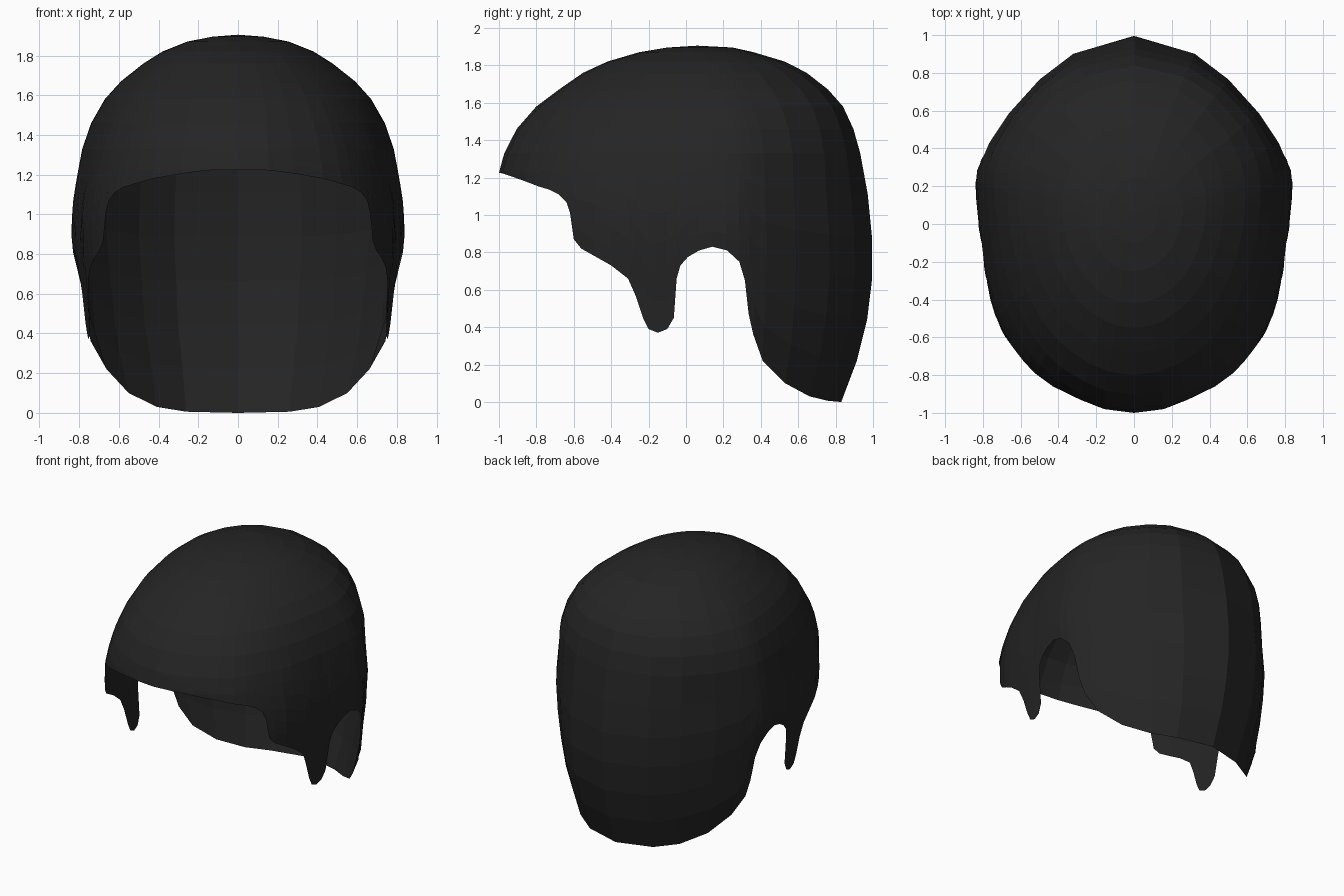
import bpy, bmesh, math

if "Cube" in bpy.data.objects:
    bpy.data.objects.remove(bpy.data.objects["Cube"])

# Profiles by height z: (z, value)
WIDTH = [(0, .68), (.1, .70), (.22, .725), (.37, .785), (.57, .80), (.74, .825), (.92, .842), (1.08, .83),
         (1.2, .81), (1.33, .785), (1.46, .74), (1.6, .66), (1.69, .57), (1.78, .45),
         (1.85, .33), (1.88, .22), (1.895, .13), (1.905, 0)]
BACK = [(0, .83), (.15, .89), (.3, .94), (.45, .97), (.7, 1), (1, .99), (1.3, .94), (1.46, .895),
        (1.6, .83), (1.72, .71), (1.8, .58), (1.85, .45), (1.895, .25), (1.905, .06)]
FRONT = [(0, -1), (1.225, -1), (1.3, -.98), (1.4, -.95), (1.48, -.89), (1.58, -.80), (1.67, -.68),
         (1.76, -.55), (1.82, -.42), (1.87, -.25), (1.895, -.1), (1.905, .06)]
CENTRE = [(0, .25), (1.4, .25), (1.8, .12), (1.905, .06)]
ROUND = [(0, 0), (1.1, 0), (1.7, 1), (2, 1)]          # crown sections become rounder

# Normalised plan outline (x, y) from front to back
PLAN = [(0, -1), (.2, -.984), (.357, -.944), (.536, -.89), (.655, -.83), (.714, -.784), (.81, -.68),
        (.87, -.6), (.93, -.44), (.964, -.28), (.99, -.12), (1, 0), (.93, .2), (.774, .467),
        (.548, .733), (.286, .933), (0, 1)]
POLAR = [(math.atan2(x, -y), math.hypot(x, y)) for x, y in PLAN]

# Lower hairline in side view (y, z): fringe, sideburn, ear notch, nape
RIM = [(-1, 1.225), (-.98, 1.222), (-.93, 1.205), (-.86, 1.18), (-.79, 1.153), (-.73, 1.135), (-.68, 1.11),
       (-.64, 1.07), (-.62, 1.01), (-.6, .87), (-.56, .82), (-.48, .775), (-.4, .73), (-.31, .66),
       (-.27, .57), (-.23, .45), (-.2, .39), (-.15, .37), (-.1, .39), (-.065, .45), (-.05, .66),
       (-.03, .73), (.01, .775), (.07, .81), (.14, .83), (.22, .81), (.285, .75), (.315, .65),
       (.335, .47), (.36, .36), (.41, .22), (.53, .1), (.66, .03), (.76, .006), (.83, 0)]
ROWS = [1.895, 1.87, 1.82, 1.76, 1.67, 1.58, 1.46, 1.33]
LOWER = 6


def lerp(table, v):
    for (a, p), (b, q) in zip(table, table[1:]):
        if v <= b:
            return p + (q - p) * max(0, v - a) / (b - a)
    return table[-1][1]


def surface(a, z):
    """Point on the hair shell at plan angle a (0 front, pi back) and height z."""
    k = lerp(ROUND, z)
    r = lerp(POLAR, a) * (1 - k) + k
    yc = lerp(CENTRE, z)
    n = -math.cos(a) * r
    span = lerp(BACK, z) - yc if n > 0 else yc - lerp(FRONT, z)
    return (max(0, math.sin(a)) * r * lerp(WIDTH, z), yc + n * span, z)


def angle_at(y, z):
    lo, hi = 0, math.pi
    for _ in range(40):
        mid = (lo + hi) / 2
        if surface(mid, z)[1] < y:
            lo = mid
        else:
            hi = mid
    return (lo + hi) / 2


# Half shell: columns of quads running from the crown to the hairline
bm = bmesh.new()
apex = bm.verts.new((0, .06, 1.905))
columns = []
for i, (y, z) in enumerate(RIM):
    a = 0 if i == 0 else math.pi if i == len(RIM) - 1 else angle_at(y, z)
    heights = ROWS + [ROWS[-1] + (z - ROWS[-1]) * j / LOWER for j in range(1, LOWER + 1)]
    columns.append([bm.verts.new(surface(a, h)) for h in heights])
for c, d in zip(columns, columns[1:]):
    bm.faces.new((apex, c[0], d[0]))
    for j in range(len(c) - 1):
        bm.faces.new((c[j], c[j + 1], d[j + 1], d[j]))
bm.normal_update()

mesh = bpy.data.meshes.new("hair_shell")
bm.to_mesh(mesh)
bm.free()
hair = bpy.data.objects.new("hair_shell", mesh)
bpy.context.collection.objects.link(hair)

# Mirror to the other side
mirror = hair.modifiers.new("mirror", 'MIRROR')
mirror.use_clip = True
mirror.merge_threshold = .0005

black = bpy.data.materials.new("soft_black")
black.diffuse_color = (.018, .018, .018, 1)
black.use_nodes = True
black.node_tree.nodes["Principled BSDF"].inputs["Base Color"].default_value = black.diffuse_color
mesh.materials.append(black)
